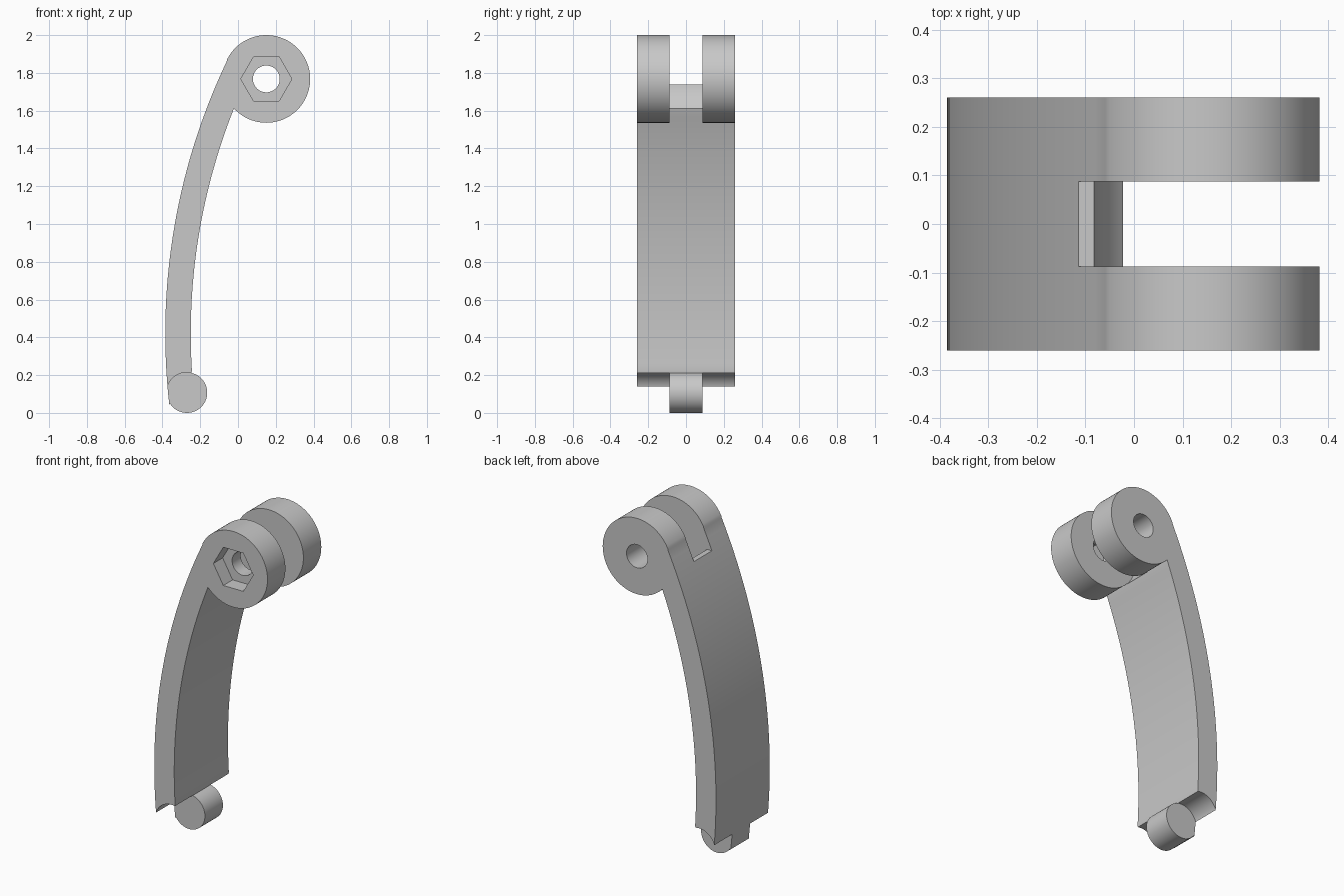
import bpy
import bmesh
from math import sin, cos, radians, sqrt

cube = bpy.data.objects.get("Cube")
if cube:
    bpy.data.objects.remove(cube, do_unlink=True)

grey = bpy.data.materials.new("plain grey")
grey.use_nodes = True
colour = (0.58, 0.58, 0.58, 1)
grey.diffuse_color = colour
grey.node_tree.nodes["Principled BSDF"].inputs["Base Color"].default_value = colour

HALF_WIDTH, HALF_GAP = 0.26, 0.087
EYE, EYE_R = (0.15, 1.768), 0.232       # hinge eye at the top
PIN, PIN_R = (-0.27, 0.107), 0.107      # hinge pin at the foot
BOW = (2.97, 0.42)                      # centre of the arm's long curve
OUTER_R, INNER_R = 3.355, 3.22


def arc(centre, r, start, end, n):
    """Points on a circle in the xz plane, angles in degrees."""
    angles = [radians(start + (end - start) * i / n) for i in range(n + 1)]
    return [(centre[0] + r * cos(a), centre[1] + r * sin(a)) for a in angles]


def bow(r, z0, z1, n=40):
    """Points on the arm's long curve between two heights."""
    heights = [z0 + (z1 - z0) * i / n for i in range(n + 1)]
    return [(BOW[0] - sqrt(r * r - (z - BOW[1]) ** 2), z) for z in heights]


def prism(name, outline, y0, y1):
    """Extrude an xz outline along y."""
    bm = bmesh.new()
    face = bm.faces.new([bm.verts.new((x, y0, z)) for x, z in outline])
    top = bmesh.ops.extrude_face_region(bm, geom=[face])["geom"]
    moved = [v for v in top if isinstance(v, bmesh.types.BMVert)]
    bmesh.ops.translate(bm, verts=moved, vec=(0, y1 - y0, 0))
    bmesh.ops.recalc_face_normals(bm, faces=bm.faces)
    mesh = bpy.data.meshes.new(name)
    bm.to_mesh(mesh)
    bm.free()
    mesh.materials.append(grey)
    obj = bpy.data.objects.new(name, mesh)
    bpy.context.collection.objects.link(obj)
    return obj


def cut(target, cutter):
    """Subtract a cutter and delete it."""
    cutter.hide_render = True
    mod = target.modifiers.new("cut", "BOOLEAN")
    mod.operation = "DIFFERENCE"
    mod.solver = "EXACT"
    mod.object = cutter
    bpy.context.view_layer.objects.active = target
    bpy.ops.object.modifier_apply(modifier=mod.name)
    bpy.data.objects.remove(cutter, do_unlink=True)


# Curved arm with the eye and the pin in one outline
outline = (bow(OUTER_R, 0.045, 1.86)
           + arc(EYE, EYE_R, 154, -138, 72)
           + bow(INNER_R, 1.6, 0.225)
           + arc(PIN, PIN_R, 77, -146, 48))
arm = prism("hinged_arm", outline, -HALF_WIDTH, HALF_WIDTH)

# Slot between the two eye lugs, with a flat ledge behind a round seat
slot = arc(EYE, EYE_R + 0.002, 187, 360, 48) + [
    (0.6, EYE[1]), (0.6, 2.2), (-0.6, 2.2), (-0.6, 1.74)]
cut(arm, prism("slot_cutter", slot, -HALF_GAP, HALF_GAP))

# Round notches either side of the pin
notch = arc(PIN, PIN_R + 0.001, 0, 176, 40) + [
    (-0.6, 0.1), (-0.6, -0.2), (0.2, -0.2), (0.2, PIN[1])]
for side in (-1, 1):
    cut(arm, prism("notch_cutter", notch, side * HALF_GAP, side * 0.4))

# Through bore and hexagonal nut pocket
cut(arm, prism("bore_cutter", arc(EYE, 0.071, 0, 360, 48)[:-1], -0.4, 0.4))
cut(arm, prism("pocket_cutter", arc(EYE, 0.135, 0, 360, 6)[:-1], -0.4, -0.17))

bpy.ops.object.select_all(action="DESELECT")
arm.select_set(True)
bpy.context.view_layer.objects.active = arm
bpy.ops.object.shade_smooth_by_angle(angle=radians(30))
